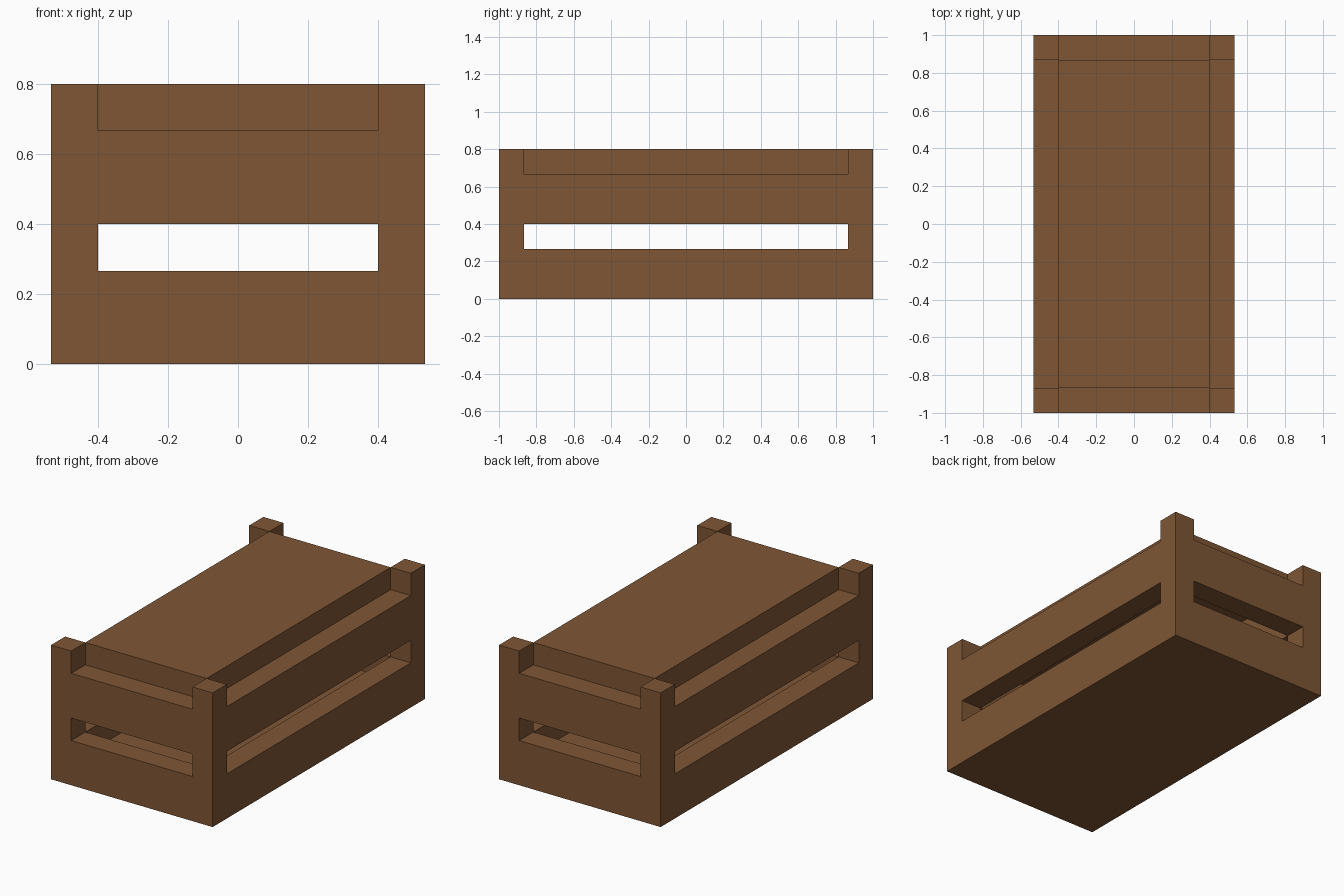
import bpy

default = bpy.data.objects.get("Cube")
if default:
    bpy.data.objects.remove(default, do_unlink=True)

# Overall half sizes, height and board thickness
X, Y, H, T = 0.533, 1.0, 0.8, 0.133
IX, IY = X - T, Y - T

wood = bpy.data.materials.new("brown wood")
wood.use_nodes = True
colour = (0.212, 0.094, 0.035, 1)
wood.diffuse_color = colour
wood.node_tree.nodes["Principled BSDF"].inputs["Base Color"].default_value = colour


def box(name, x, y, z):
    """Add a box from three (low, high) ranges."""
    ranges = (x, y, z)
    bpy.ops.mesh.primitive_cube_add(size=1, location=[(a + b) / 2 for a, b in ranges])
    obj = bpy.context.object
    obj.name = obj.data.name = name
    obj.scale = [b - a for a, b in ranges]
    bpy.ops.object.transform_apply(location=False, rotation=False, scale=True)
    obj.data.materials.append(wood)


def side(sign, inner, outer):
    return tuple(sorted((sign * inner, sign * outer)))


# Floor and lid panels
box("floor", (-IX, IX), (-IY, IY), (0, T))
box("lid", (-IX, IX), (-IY, IY), (H - T, H))

# Corner posts
for sx, x_name in ((1, "left"), (-1, "right")):
    for sy, y_name in ((-1, "front"), (1, "back")):
        box(f"{y_name}_{x_name}_post", side(sx, IX, X), side(sy, IY, Y), (0, H))

# Lower and upper side boards, leaving a slot between them
for level, z in (("lower", (0, 2 * T)), ("upper", (H / 2, H - T))):
    for s, x_name, y_name in ((1, "left", "back"), (-1, "right", "front")):
        box(f"{x_name}_{level}_board", side(s, IX, X), (-IY, IY), z)
        box(f"{y_name}_{level}_board", (-IX, IX), side(s, IY, Y), z)
